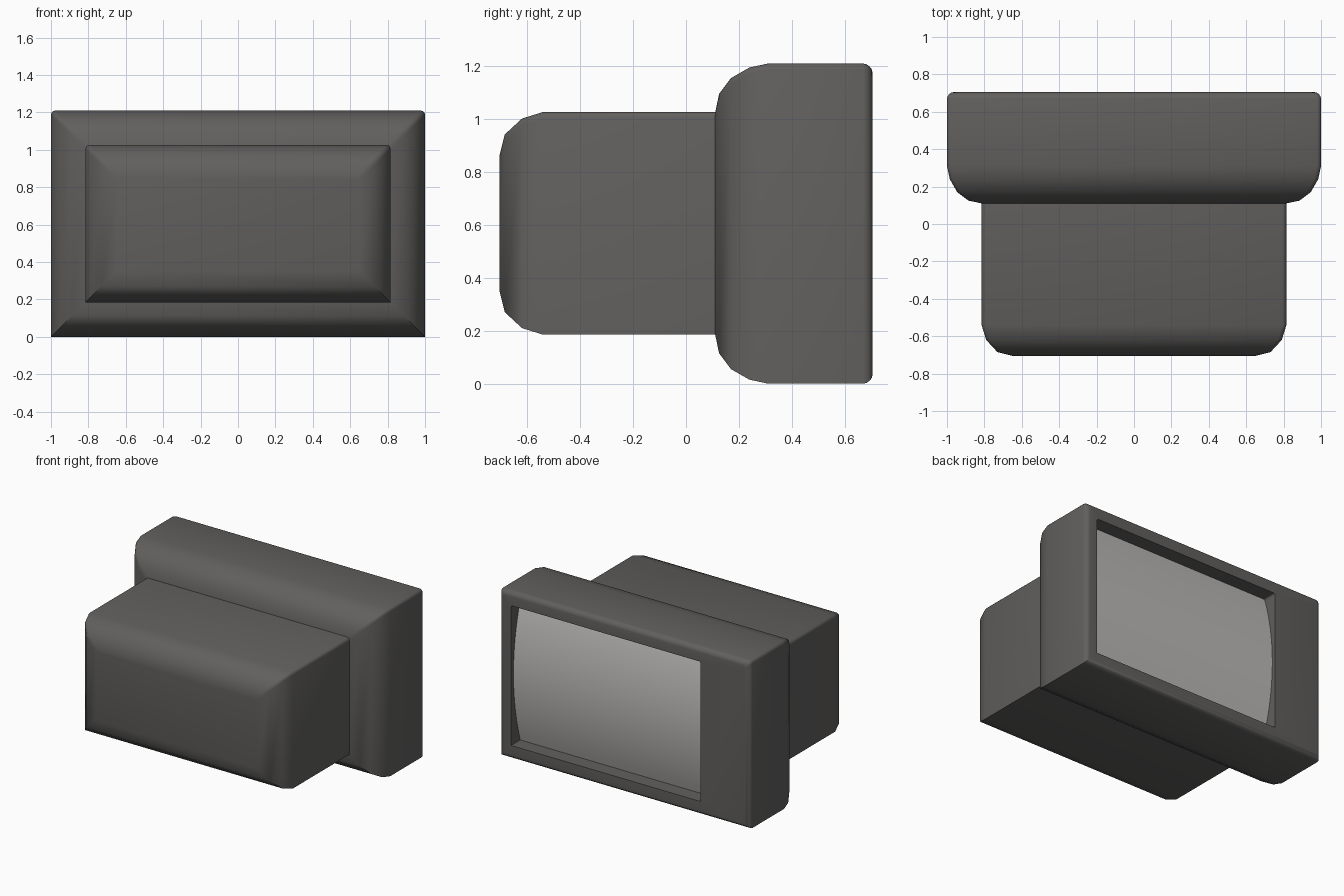
import bpy, bmesh
from math import cos, sin, pi, radians

if "Cube" in bpy.data.objects:
    bpy.data.objects.remove(bpy.data.objects["Cube"])


def material(name, v):
    m = bpy.data.materials.new(name)
    m.diffuse_color = (v, v * 0.97, v * 0.94, 1)
    m.use_nodes = True
    m.node_tree.nodes["Principled BSDF"].inputs["Base Color"].default_value = m.diffuse_color
    return m


def finish(name, bm, mat, recalc=True):
    if recalc:
        bmesh.ops.recalc_face_normals(bm, faces=bm.faces[:])
    me = bpy.data.meshes.new(name)
    bm.to_mesh(me)
    bm.free()
    ob = bpy.data.objects.new(name, me)
    bpy.context.collection.objects.link(ob)
    me.materials.append(mat)
    bpy.ops.object.select_all(action='DESELECT')
    ob.select_set(True)
    bpy.context.view_layer.objects.active = ob
    bpy.ops.object.shade_smooth_by_angle(angle=radians(35))


def loop(bm, y, x0, x1, z0, z1, r=0.022):
    """Rectangle in the xz plane with slightly rounded top corners."""
    pts = [(x0, z0), (x1, z0)]
    for cx, start in ((x1 - r, 0), (x0 + r, pi / 2)):
        for i in range(4):
            a = start + i * pi / 6
            pts.append((cx + r * cos(a), z1 - r + r * sin(a)))
    return [bm.verts.new((x, y, z)) for x, z in pts]


def loft(rings, cap):
    """Skin rectangles along y, optionally capping the first."""
    bm = bmesh.new()
    loops = [loop(bm, *r) for r in rings]
    n = len(loops[0])
    for a, b in zip(loops, loops[1:]):
        for i in range(n):
            j = (i + 1) % n
            # ordered so the normals point outward
            bm.faces.new((a[i], a[j], b[j], b[i]))
    if cap:
        bm.faces.new(loops[0][::-1])
    return bm


def inset_rings(profile, half, z0, z1):
    return [(y, -half + d, half - d, z0 + d, z1 - d) for y, d in profile]


dark = material("dark_plastic", 0.12)
glass = material("screen_grey", 0.5)

# Rear tube housing
housing = inset_rings([(-0.705, 0.165), (-0.685, 0.085), (-0.62, 0.025),
                       (-0.54, 0), (0.112, 0)], 0.815, 0.185, 1.027)
finish("rear_housing", loft(housing, True), dark)

# Main cabinet, open where the housing joins, screen opening folded inward
OX0, OX1, OZ0, OZ1 = -0.61, 0.905, 0.1, 1.11
cabinet = inset_rings([(0.11, 0.187), (0.125, 0.115), (0.17, 0.055), (0.24, 0.015),
                       (0.31, 0), (0.67, 0), (0.683, 0.003), (0.695, 0.012),
                       (0.703, 0.023), (0.705, 0.035)], 1.0, 0.0, 1.21)
cabinet += [(y, OX0, OX1, OZ0, OZ1, 0.012) for y in (0.705, 0.59)]
finish("cabinet", loft(cabinet, False), dark)

# Screen bulging outward in height, like part of a cylinder
bm = bmesh.new()
N = 20
rows = []
for i in range(N + 1):
    t = 2 * i / N - 1
    y = 0.677 - 0.077 * t * t
    z = (OZ0 + OZ1) / 2 + t * (OZ1 - OZ0) / 2
    rows.append([bm.verts.new((x, y, z)) for x in (OX1, OX0)])
for a, b in zip(rows, rows[1:]):
    bm.faces.new((a[0], a[1], b[1], b[0]))
finish("screen", bm, glass, recalc=False)
